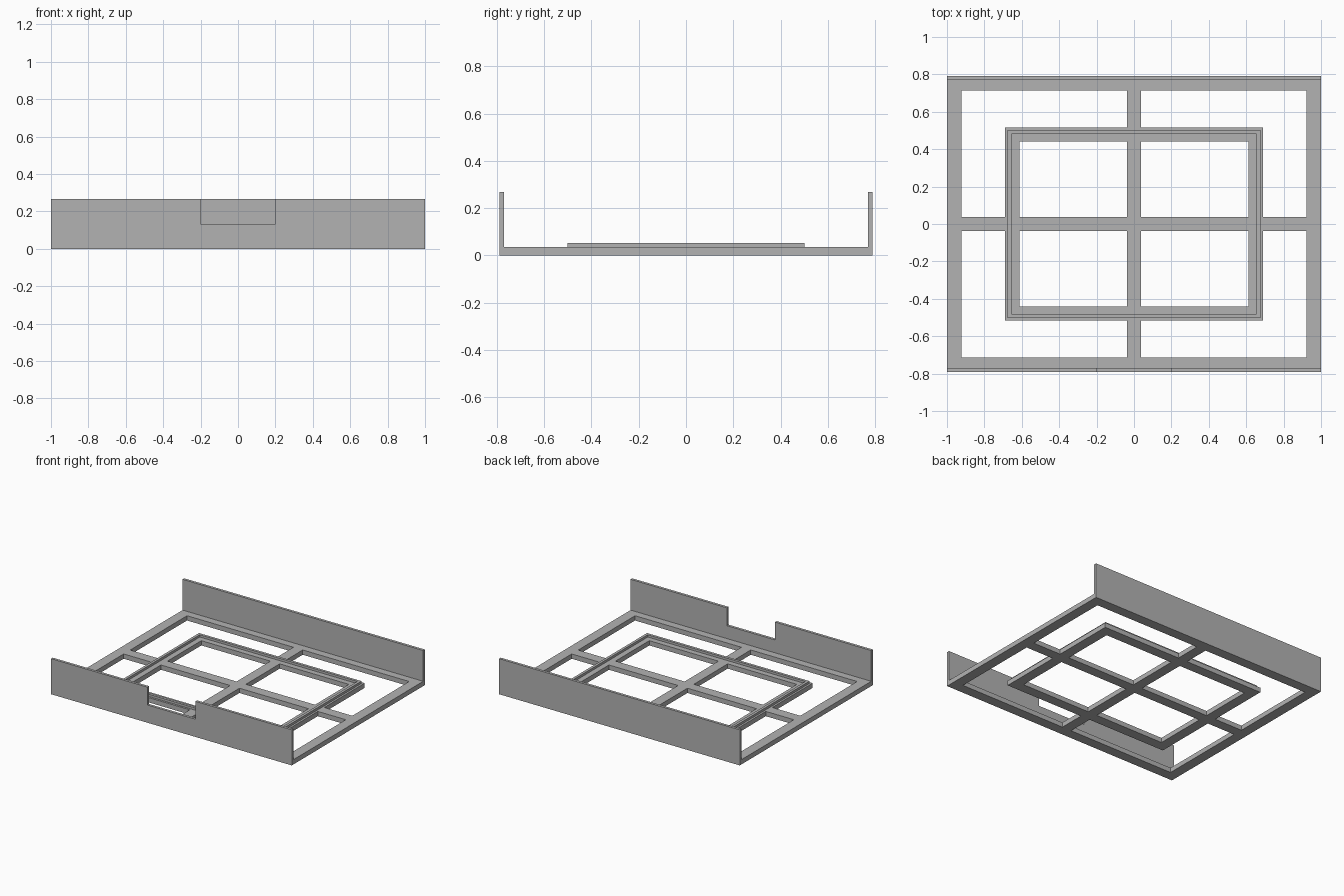
import bpy
import bmesh

cube = bpy.data.objects.get("Cube")
if cube:
    bpy.data.objects.remove(cube, do_unlink=True)

HALF_X, HALF_Y = 1.0, 0.79      # tray half size
RING_X, RING_Y = 0.69, 0.517    # inner ring half size
BAR = 0.077                     # width of every flat bar
BASE = 0.036                    # thickness of the lattice
LIP = 0.053                     # top of the locating lip
WALL, WALL_TOP = 0.02, 0.267
NOTCH_X, NOTCH_Z = 0.2, 0.133

grey = bpy.data.materials.new("plain grey")
grey.use_nodes = True
colour = (0.45, 0.45, 0.45, 1)
grey.diffuse_color = colour
grey.node_tree.nodes["Principled BSDF"].inputs["Base Color"].default_value = colour


def cell_solid(name, us, vs, keep, place, depth):
    """Extrude the kept cells of an uneven grid into one clean solid."""
    bm = bmesh.new()
    for u0, u1 in zip(us, us[1:]):
        for v0, v1 in zip(vs, vs[1:]):
            if keep((u0 + u1) / 2, (v0 + v1) / 2):
                corners = ((u0, v0), (u1, v0), (u1, v1), (u0, v1))
                bm.faces.new([bm.verts.new(place(u, v)) for u, v in corners])
    bmesh.ops.remove_doubles(bm, verts=bm.verts[:], dist=1e-5)
    extruded = bmesh.ops.extrude_face_region(bm, geom=bm.faces[:], use_keep_orig=True)
    verts = [g for g in extruded["geom"] if isinstance(g, bmesh.types.BMVert)]
    bmesh.ops.translate(bm, verts=verts, vec=depth)
    bmesh.ops.recalc_face_normals(bm, faces=bm.faces[:])
    mesh = bpy.data.meshes.new(name)
    bm.to_mesh(mesh)
    bm.free()
    mesh.materials.append(grey)
    obj = bpy.data.objects.new(name, mesh)
    bpy.context.collection.objects.link(obj)
    return obj


def mirrored(*values):
    return sorted([-v for v in values] + list(values))


def in_band(x, y, hx, hy, width):
    """True inside a rectangular ring of the given width."""
    inside = abs(x) < hx and abs(y) < hy
    return inside and not (abs(x) < hx - width and abs(y) < hy - width)


def in_lattice(x, y):
    return (abs(x) < BAR / 2 or abs(y) < BAR / 2
            or in_band(x, y, HALF_X, HALF_Y, BAR)
            or in_band(x, y, RING_X, RING_Y, BAR))


# Flat base: outer frame, inner ring and cross bars in one piece
cell_solid("base_lattice",
           mirrored(BAR / 2, RING_X - BAR, RING_X, HALF_X - BAR, HALF_X),
           mirrored(BAR / 2, RING_Y - BAR, RING_Y, HALF_Y - BAR, HALF_Y),
           in_lattice, lambda x, y: (x, y, 0), (0, 0, BASE))

# Thin raised lip running round the inner ring
lip_x, lip_y, lip_w = RING_X - 0.015, RING_Y - 0.015, 0.02
cell_solid("ring_lip", mirrored(lip_x - lip_w, lip_x), mirrored(lip_y - lip_w, lip_y),
           lambda x, y: in_band(x, y, lip_x, lip_y, lip_w),
           lambda x, y: (x, y, BASE), (0, 0, LIP - BASE))

# Upright walls: the front one has a finger notch
cell_solid("front_wall", mirrored(NOTCH_X, HALF_X), [BASE, NOTCH_Z, WALL_TOP],
           lambda x, z: abs(x) > NOTCH_X or z < NOTCH_Z,
           lambda x, z: (x, -HALF_Y, z), (0, WALL, 0))
cell_solid("back_wall", [-HALF_X, HALF_X], [BASE, WALL_TOP],
           lambda x, z: True, lambda x, z: (x, HALF_Y, z), (0, -WALL, 0))
